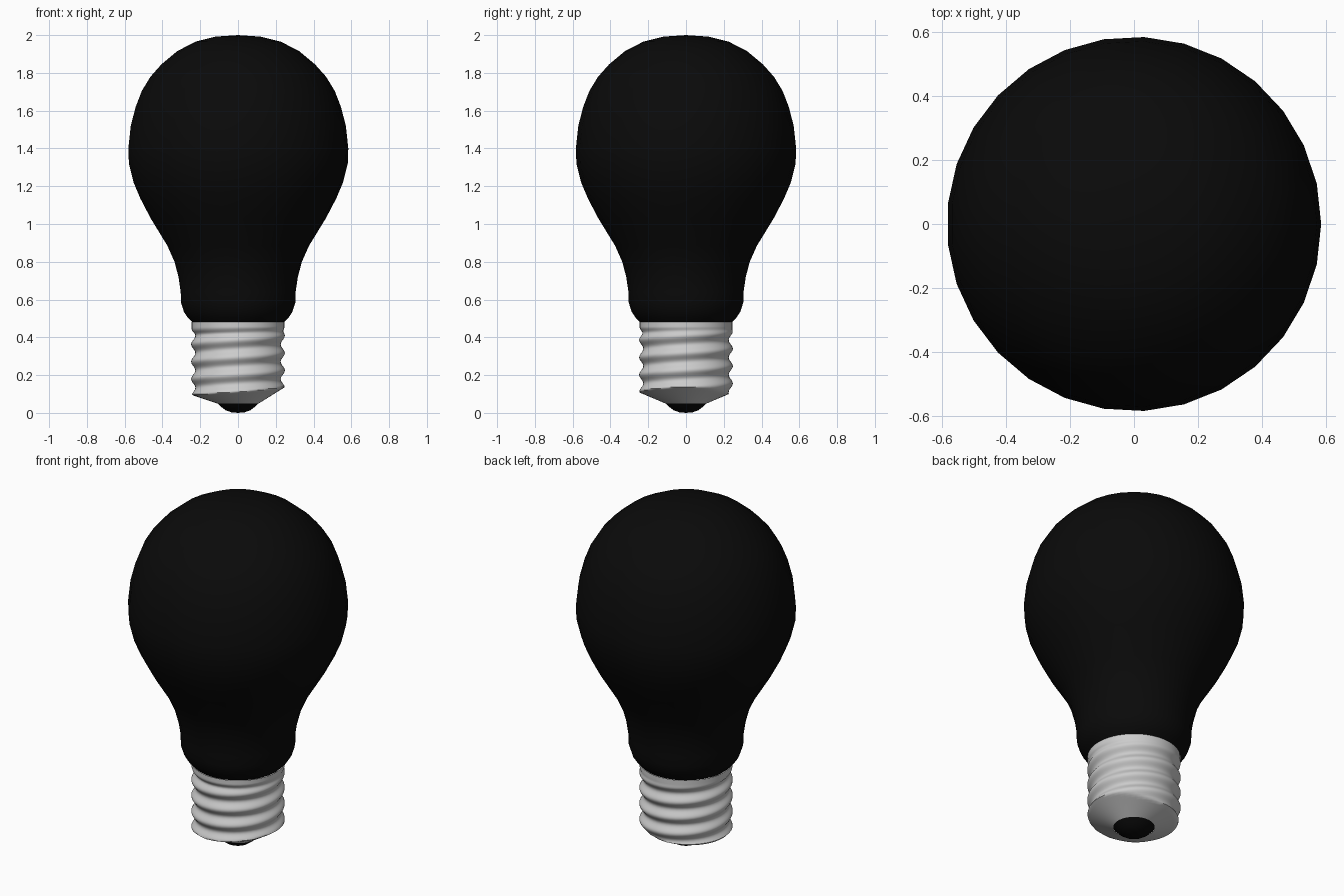
import bpy, bmesh
from math import cos, sin, pi, radians

if "Cube" in bpy.data.objects:
    bpy.data.objects.remove(bpy.data.objects["Cube"])


def material(name, value):
    mat = bpy.data.materials.new(name)
    mat.diffuse_color = (value, value, value, 1)
    mat.use_nodes = True
    mat.node_tree.nodes["Principled BSDF"].inputs["Base Color"].default_value = mat.diffuse_color
    return mat


def surface(name, heights, radius_at, sides, mat=None, angle=60):
    """Stack rings whose radius may depend on level and angle; radius 0 is a pole."""
    bm = bmesh.new()
    rings = []
    for i, z in enumerate(heights):
        if radius_at(i, 0) == 0:
            rings.append([bm.verts.new((0, 0, z))] * sides)
            continue
        ring = []
        for k in range(sides):
            a = 2 * pi * k / sides
            r = radius_at(i, a)
            ring.append(bm.verts.new((r * cos(a), r * sin(a), z)))
        rings.append(ring)
    for low, high in zip(rings, rings[1:]):
        for k in range(sides):
            n = (k + 1) % sides
            corners = list(dict.fromkeys((low[k], low[n], high[n], high[k])))
            bm.faces.new(corners)
    bmesh.ops.recalc_face_normals(bm, faces=bm.faces)
    mesh = bpy.data.meshes.new(name)
    bm.to_mesh(mesh)
    bm.free()
    obj = bpy.data.objects.new(name, mesh)
    bpy.context.collection.objects.link(obj)
    if mat:
        mesh.materials.append(mat)
    bpy.ops.object.select_all(action='DESELECT')
    obj.select_set(True)
    bpy.context.view_layer.objects.active = obj
    bpy.ops.object.shade_smooth_by_angle(angle=radians(angle))
    return obj


def lathe(name, profile, sides, mat):
    return surface(name, [z for r, z in profile], lambda i, a: profile[i][0], sides, mat)


black = material("black", 0.003)

# Glass envelope
lathe("glass_bulb", [
    (0.243, 0.48), (0.268, 0.505), (0.288, 0.535), (0.304, 0.585), (0.305, 0.64),
    (0.317, 0.72), (0.338, 0.80), (0.376, 0.885), (0.465, 1.03), (0.520, 1.135),
    (0.556, 1.22), (0.581, 1.32), (0.584, 1.40), (0.571, 1.52), (0.545, 1.62),
    (0.512, 1.705), (0.466, 1.78), (0.408, 1.845), (0.324, 1.915), (0.227, 1.965),
    (0.120, 1.992), (0, 2.0)], 29, black)

# Screw base: helical thread, plain collar above, tilted cone below
levels = [0.05 + 0.43 * i / 60 for i in range(61)]


def screw_radius(i, a):
    z = levels[i]
    thread = 0.237 + 0.011 * cos(2 * pi * ((z - 0.133) / 0.092 - a / (2 * pi)))
    blend = min(max((z - 0.42) / 0.03, 0), 1)
    thread += (0.246 - thread) * blend
    cone = 0.11 + (z - 0.05) * (2.3 - 0.7 * cos(a))
    return min(thread, cone)


surface("screw_base", levels, screw_radius, 48)

# Rounded contact at the foot
lathe("foot_contact", [(0, 0), (0.035, 0.003), (0.065, 0.014),
                       (0.09, 0.032), (0.11, 0.052)], 32, black)
